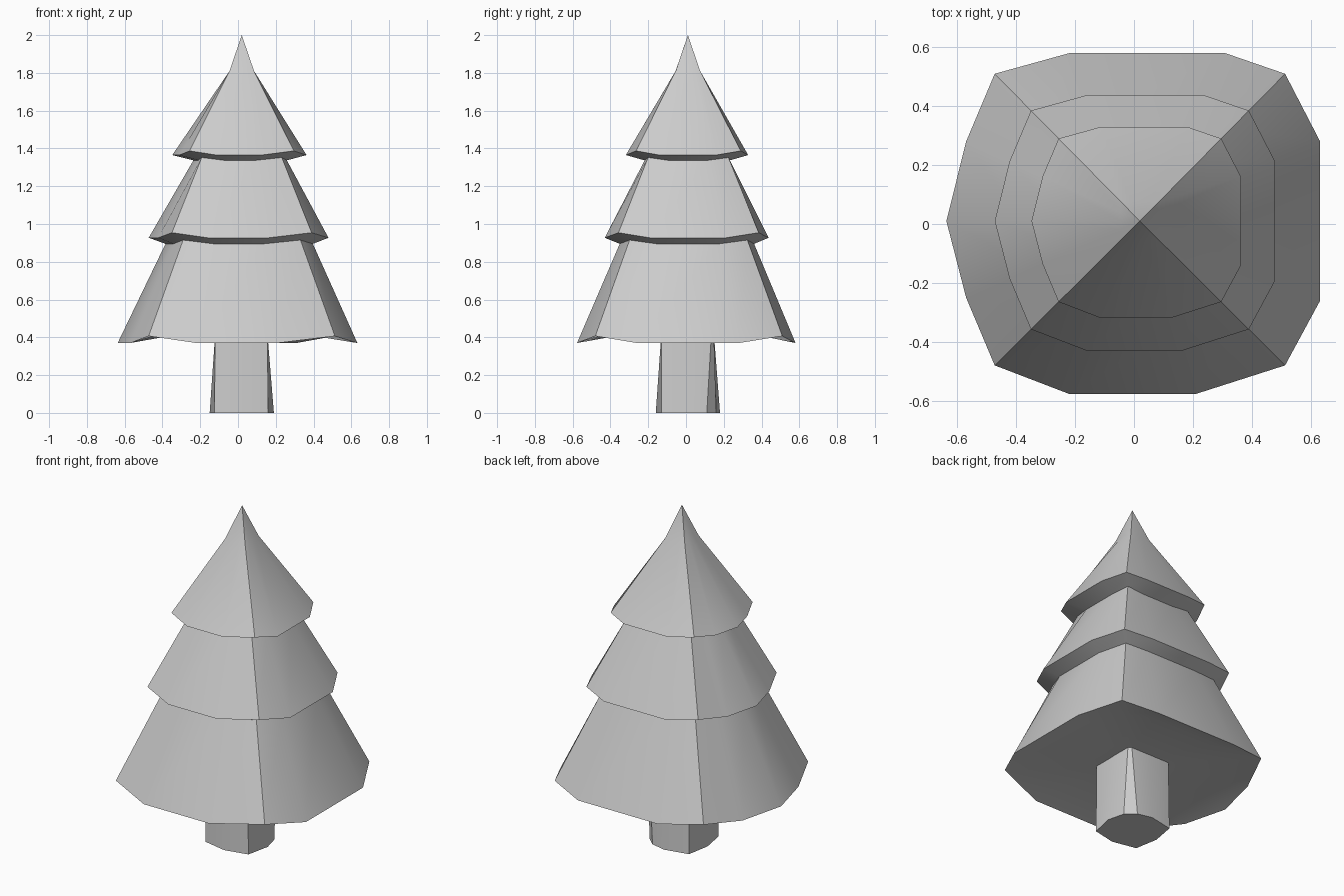
import bpy, math

if "Cube" in bpy.data.objects:
    bpy.data.objects.remove(bpy.data.objects["Cube"])

CX, CY = 0.02, 0.01
# Uneven plan outline of the lowest branches; four of the points are corners
OUTLINE = [(-0.22, 0.58), (0.31, 0.58), (0.513, 0.51), (0.632, 0.28), (0.632, -0.26),
           (0.513, -0.48), (0.21, -0.577), (-0.22, -0.577), (-0.473, -0.48),
           (-0.57, -0.25), (-0.637, 0.01), (-0.57, 0.28), (-0.473, 0.51)]
CORNERS = {2, 5, 8, 12}


def ring(scale, z, lift=0.0, corner_scale=None):
    """Scaled outline with slightly raised corners."""
    pts = []
    for i, (x, y) in enumerate(OUTLINE):
        c = i in CORNERS
        s = corner_scale if c and corner_scale else scale
        pts.append((CX + (x - CX) * s, CY + (y - CY) * s, z + (lift if c else 0)))
    return pts


def square_ring(half, z):
    """Outline pressed onto a square."""
    pts = []
    for x, y in OUTLINE:
        dx, dy = x - CX, y - CY
        k = half / max(abs(dx), abs(dy))
        pts.append((CX + dx * k, CY + dy * k, z))
    return pts


def loft(name, rings, apex=None):
    """Skin clockwise rings from bottom to top, ending in a cap or a point."""
    n = len(rings[0])
    verts = [p for r in rings for p in r]
    faces = [tuple(range(n))]
    for k in range(len(rings) - 1):
        a, b = k * n, (k + 1) * n
        for i in range(n):
            j = (i + 1) % n
            faces.append((a + j, a + i, b + i, b + j))
    top = (len(rings) - 1) * n
    if apex:
        verts.append(apex)
        faces += [(top + (i + 1) % n, top + i, len(verts) - 1) for i in range(n)]
    else:
        faces.append(tuple(reversed(range(top, top + n))))
    me = bpy.data.meshes.new(name)
    me.from_pydata(verts, [], faces)
    me.update()
    ob = bpy.data.objects.new(name, me)
    bpy.context.collection.objects.link(ob)
    bpy.ops.object.select_all(action='DESELECT')
    ob.select_set(True)
    bpy.context.view_layer.objects.active = ob
    bpy.ops.object.shade_smooth_by_angle(angle=math.radians(32))
    return ob


# Three branch tiers with lips underneath, a hollowed underside and a pointed tip
loft("branches", [
    square_ring(0.12, 0.41),
    ring(0.8, 0.405),
    ring(1.0, 0.37, 0.037),
    ring(0.615, 0.895, 0.02, 0.63),
    ring(0.75, 0.927, 0.027),
    ring(0.39, 1.337, 0.015, 0.43),
    ring(0.56, 1.365, 0.022),
    square_ring(0.065, 1.81),
], apex=(CX, CY, 2.0))

# Trunk: square at the top, bulging sides at the base, one cut corner
base = [(-0.125, 0.15), (0.02, 0.18), (0.11, 0.16), (0.165, 0.11), (0.19, 0.01),
        (0.16, -0.13), (0.02, -0.16), (-0.125, -0.13), (-0.15, 0.01)]
head = [(-0.12, 0.147), (0.02, 0.147), (0.14, 0.147), (0.155, 0.135), (0.155, 0.01),
        (0.155, -0.13), (0.02, -0.13), (-0.12, -0.13), (-0.12, 0.01)]
loft("trunk", [[(x, y, 0.0) for x, y in base], [(x, y, 0.43) for x, y in head]])
